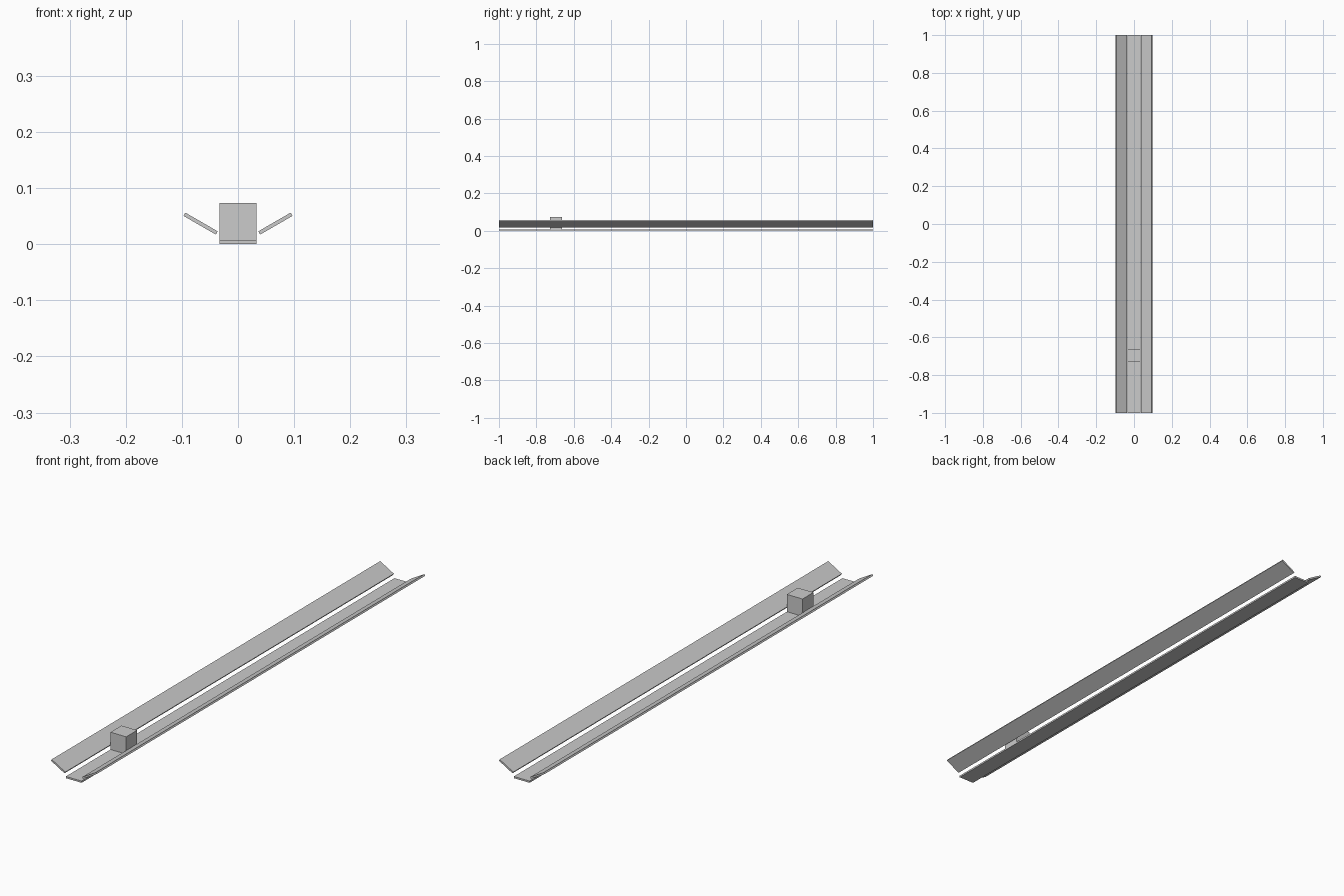
import bpy
import math

if "Cube" in bpy.data.objects:
    bpy.data.objects.remove(bpy.data.objects["Cube"])

U = 1 / 15          # lane width, cube size
T = 0.0067          # plank thickness


def box(name, size, loc, tilt=0.0):
    bpy.ops.mesh.primitive_cube_add(size=1, location=loc, rotation=(0, tilt, 0))
    ob = bpy.context.object
    ob.name = name
    ob.scale = size
    return ob


# Flat floor plank along y
box("floor", (U, 2, T), (0, 0, T / 2))

# Side planks, tilted upwards and outwards
for side, name in ((-1, "left_wall"), (1, "right_wall")):
    box(name, (U, 2, T), (side * U, 0, U / 2 + T / 2), -side * math.radians(30))

# Cube resting on the floor near the front
box("cube_block", (U, U, U), (0, -0.695, T + U / 2))
